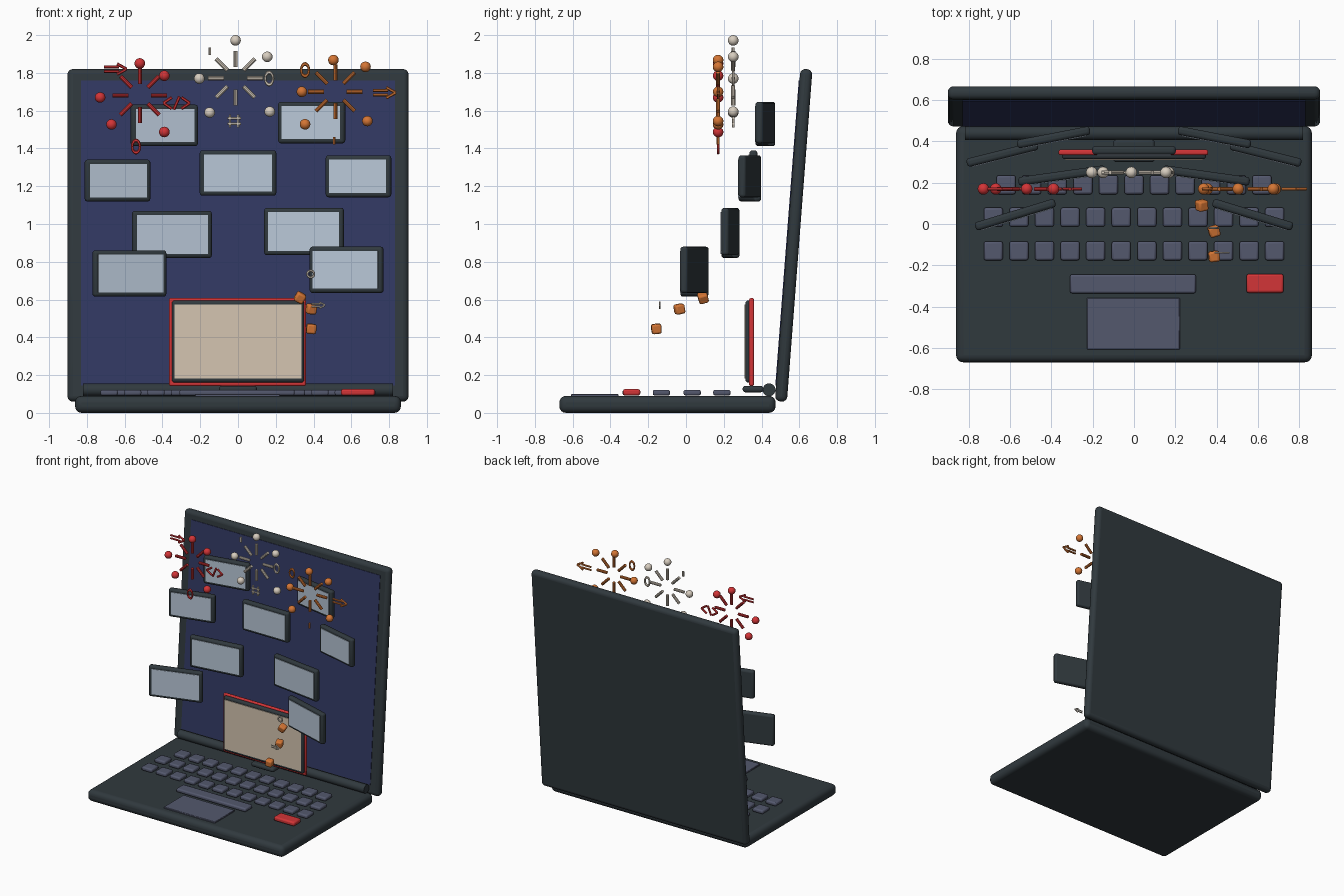
import bpy, math
from mathutils import Vector, Matrix


def mat(name, r, g, b):
    m = bpy.data.materials.new(name)
    m.diffuse_color = (r, g, b, 1)
    return m


DARK = mat("dark slate", 0.030, 0.041, 0.048)
NAVY = mat("navy", 0.032, 0.041, 0.125)
KEY = mat("key grey", 0.088, 0.098, 0.155)
RED = mat("red", 0.65, 0.035, 0.038)
BEIGE = mat("beige", 0.66, 0.56, 0.44)
BLUE = mat("pale blue", 0.48, 0.57, 0.68)
ORANGE = mat("orange", 0.66, 0.18, 0.035)
CREAM = mat("cream", 0.68, 0.61, 0.52)


def finish(o, name, m):
    o.name = name
    o.data.materials.append(m)
    bpy.ops.object.shade_smooth_by_angle(angle=math.radians(35))
    return o


def box(name, c, size, m, bevel=0.0, seg=3, rot=(0, 0, 0)):
    bpy.ops.mesh.primitive_cube_add(size=1, location=c, rotation=rot)
    o = bpy.context.object
    o.scale = size
    bpy.ops.object.transform_apply(location=False, rotation=False, scale=True)
    finish(o, name, m)
    if bevel:
        b = o.modifiers.new("bevel", 'BEVEL')
        b.width, b.segments = bevel, seg
    return o


def ball(name, c, r, m):
    bpy.ops.mesh.primitive_uv_sphere_add(segments=16, ring_count=10, radius=r, location=c)
    return finish(bpy.context.object, name, m)


def rod(name, a, b, r, m, sides=10):
    a, b = Vector(a), Vector(b)
    d = b - a
    bpy.ops.mesh.primitive_cylinder_add(vertices=sides, radius=r, depth=d.length, location=(a + b) / 2,
                                        rotation=d.to_track_quat('Z', 'Y').to_euler())
    return finish(bpy.context.object, name, m)


def ring(name, c, r, thick, m):
    bpy.ops.mesh.primitive_torus_add(major_segments=16, minor_segments=6, major_radius=r, minor_radius=thick,
                                     location=c, rotation=(math.pi / 2, 0, 0))
    return finish(bpy.context.object, name, m)


def arrow(c, m, s=1.0):
    # double shaft with a pointed head, in the xz plane
    x, y, z = c
    r = 0.008 * s
    for dz in (-0.012, 0.012):
        rod("arrow_shaft", (x - 0.06 * s, y, z + dz * s), (x + 0.02 * s, y, z + dz * s), r, m, 6)
    for dz in (-0.028, 0.028):
        rod("arrow_head", (x + 0.01 * s, y, z + dz * s), (x + 0.06 * s, y, z), r, m, 6)


# Base with rounded edges
box("base", (0, -0.098, 0.045), (1.725, 1.145, 0.09), DARK, 0.035, 4)

# Lid, leaning back, with its display plate
TILT = -math.radians(4.4)
LID = Matrix.Translation((0, 0.57, 0.94)) @ Matrix.Rotation(TILT, 4, 'X')
box("lid", LID.translation, (1.805, 0.064, 1.765), DARK, 0.028, 4, (TILT, 0, 0))
box("display", LID @ Vector((0, -0.032, 0.01)), (1.66, 0.008, 1.62), NAVY, rot=(TILT, 0, 0))
rod("hinge_bar", (-0.82, 0.44, 0.122), (0.82, 0.44, 0.122), 0.034, DARK, 20)

# Keyboard
for count, y in ((11, 0.19), (12, 0.033), (12, -0.13)):
    for i in range(count):
        box("key", ((i - (count - 1) / 2) * 0.124, y, 0.107), (0.092, 0.092, 0.03), KEY, 0.01, 2)
box("space_key", (-0.005, -0.29, 0.107), (0.61, 0.092, 0.03), KEY, 0.01, 2)
box("red_key", (0.635, -0.288, 0.109), (0.18, 0.092, 0.034), RED, 0.011, 2)
box("trackpad", (-0.003, -0.483, 0.093), (0.45, 0.25, 0.015), KEY, 0.003, 1)

# Main window on a small foot
box("window_foot", (0, 0.355, 0.126), (0.2, 0.11, 0.034), DARK, 0.014, 3)
box("window_red_frame", (-0.003, 0.347, 0.375), (0.725, 0.026, 0.465), RED, 0.008, 2)
box("window_body", (0, 0.334, 0.378), (0.70, 0.04, 0.435), DARK, 0.015, 3)
box("window_face", (0, 0.313, 0.378), (0.67, 0.008, 0.39), BEIGE)


# Floating panels: centre x, y, z, width, height, turn in degrees
def panel(x, y, z, w, h, deg):
    turn = math.radians(deg)
    front = Matrix.Rotation(turn, 3, 'Z') @ Vector((0, -0.021, 0))
    box("panel", (x, y, z), (w, 0.042, h), DARK, 0.015, 3, (0, 0, turn))
    box("panel_face", Vector((x, y, z)) + front, (w - 0.045, 0.008, h - 0.045), BLUE, rot=(0, 0, turn))


panel(0, 0.357, 1.27, 0.405, 0.24, 0)
for s, dz in ((-1, 0), (1, 0.015)):
    panel(s * 0.39, 0.42, 1.522 + dz, 0.36, 0.22, -s * 11)
    panel(s * 0.638, 0.338, 1.23 + dz * 1.5, 0.355, 0.222, -s * 14)
    panel(s * 0.35, 0.235, 0.945 + dz, 0.425, 0.25, -s * 8)
    panel(s * 0.575, 0.045, 0.738 + dz * 1.3, 0.405, 0.245, -s * 17)


# Firework bursts: eight rays, with balls at the given tips
def burst(cx, y, cz, m, tips):
    for i in range(8):
        a = i * math.pi / 4
        dx, dz = math.cos(a), math.sin(a)
        rod("burst_ray", (cx + 0.06 * dx, y, cz + 0.06 * dz), (cx + 0.145 * dx, y, cz + 0.145 * dz), 0.011, m)
    for x, z in tips:
        ball("burst_ball", (x, y, z), 0.028, m)


burst(-0.52, 0.17, 1.68, RED, [(-0.52, 1.85), (-0.39, 1.785), (-0.73, 1.67), (-0.67, 1.527), (-0.39, 1.487)])
burst(-0.013, 0.25, 1.772, CREAM, [(-0.013, 1.972), (0.155, 1.885), (-0.205, 1.77), (-0.15, 1.59), (0.168, 1.595)])
burst(0.515, 0.17, 1.70, ORANGE, [(0.505, 1.868), (0.675, 1.832), (0.338, 1.70), (0.355, 1.528), (0.685, 1.545)])

# Arrow, ring and cross sparks at the remaining tips
arrow((-0.65, 0.17, 1.82), RED)
arrow((0.775, 0.17, 1.695), ORANGE)
for dx in (-1, 1):
    for dz in (-0.03, 0.03):
        rod("chevron", (-0.325 + dx * 0.025, 0.17, 1.64 + dz), (-0.325 + dx * 0.07, 0.17, 1.64), 0.008, RED, 6)
rod("chevron_bar", (-0.34, 0.17, 1.605), (-0.31, 0.17, 1.675), 0.008, RED, 6)
for x, y, z, m in ((-0.54, 0.17, 1.41, RED), (0.165, 0.25, 1.77, CREAM), (0.355, 0.17, 1.815, ORANGE)):
    o = ring("ring_spark", (x, y, z), 0.026, 0.008, m)
    o.scale = (0.8, 1.25, 1)
for s in (-1, 1):
    rod("cross_spark", (-0.02 + s * 0.022, 0.25, 1.51), (-0.02 + s * 0.022, 0.25, 1.58), 0.007, CREAM, 6)
    rod("cross_spark", (-0.055, 0.25, 1.545 + s * 0.014), (0.015, 0.25, 1.545 + s * 0.014), 0.007, CREAM, 6)
for x, y, z, m in ((-0.15, 0.25, 1.92, CREAM), (0.51, 0.17, 1.445, ORANGE)):
    rod("small_spark", (x, y, z - 0.025), (x, y, z + 0.015), 0.008, m, 6)

# Tumbling cubes rising from the keyboard, with tiny sparks
for c, r in (((0.328, 0.09, 0.61), (0.3, 0.5, 0.2)), ((0.388, -0.035, 0.55), (0.2, 0.1, 0.3)),
             ((0.388, -0.157, 0.445), (0.1, 0.1, 0.1))):
    box("tumbling_cube", c, (0.052, 0.052, 0.052), ORANGE, 0.01, 2, r)
ring("tiny_ring", (0.385, -0.02, 0.735), 0.018, 0.006, CREAM)
arrow((0.425, -0.14, 0.57), CREAM, 0.6)
